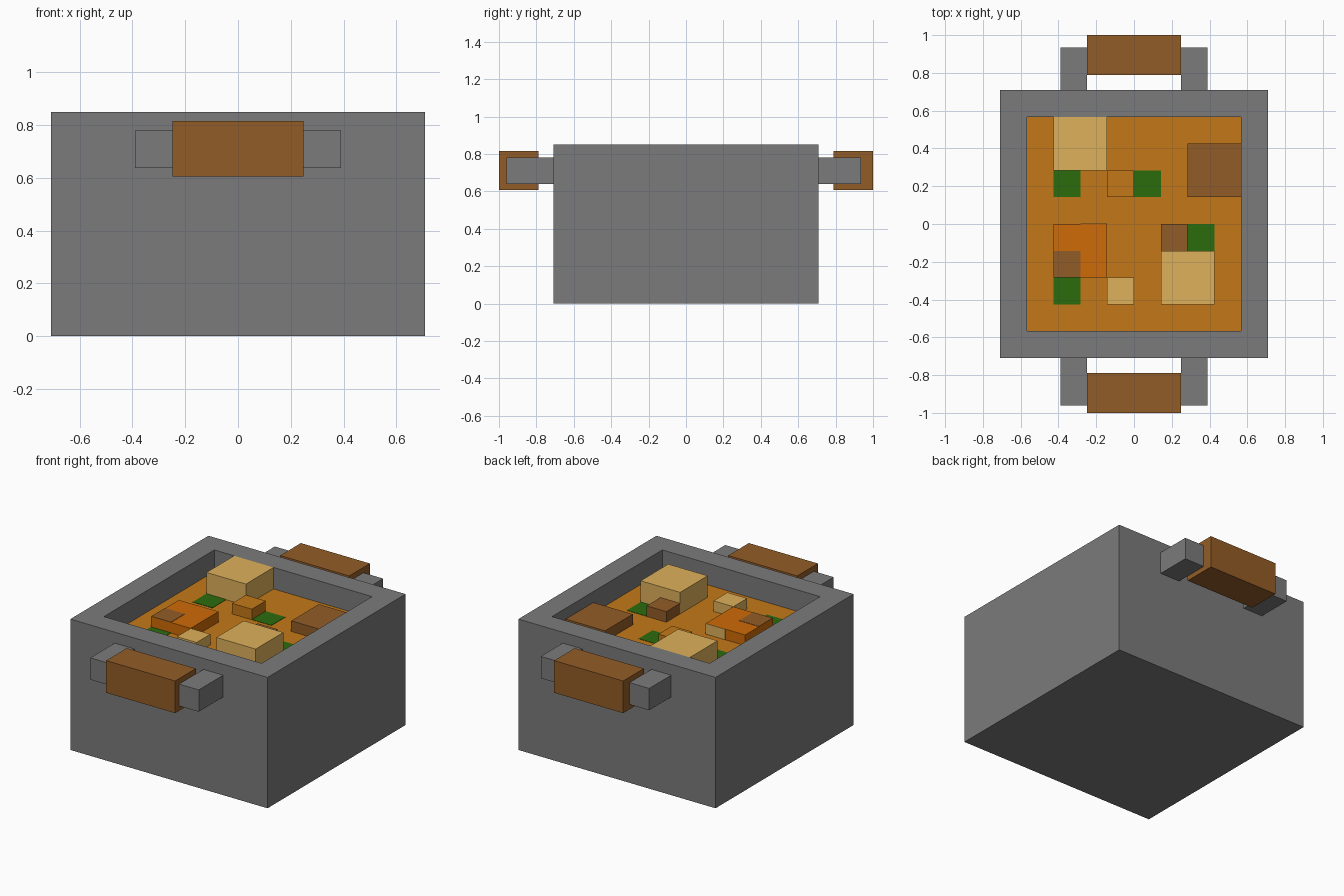
import bpy
import bmesh
from mathutils import Vector

default = bpy.data.objects.get("Cube")
if default:
    bpy.data.objects.remove(default, do_unlink=True)

U = 0.0709         # modelling unit
FLOOR = 10 * U     # level of the stew inside the pot


def material(name, rgb):
    mat = bpy.data.materials.new(name)
    mat.use_nodes = True
    color = (*rgb, 1.0)
    mat.diffuse_color = color
    mat.node_tree.nodes["Principled BSDF"].inputs["Base Color"].default_value = color
    return mat


iron = material("iron grey", (0.198, 0.198, 0.198))
wood = material("wood brown", (0.29, 0.108, 0.02))
tan = material("potato tan", (0.73, 0.44, 0.105))
orange = material("carrot orange", (0.62, 0.147, 0.002))
amber = material("broth amber", (0.55, 0.19, 0.009))
green = material("herb green", (0.024, 0.15, 0.004))


def box(name, low, high, mat, rim=0.0):
    """Box between two corners; rim leaves a flat border around a sunken top."""
    low, high = Vector(low), Vector(high)
    bm = bmesh.new()
    bmesh.ops.create_cube(bm, size=1)
    for v in bm.verts:
        v.co = Vector([(l + h) / 2 + c * (h - l) for l, h, c in zip(low, high, v.co)])
    if rim:
        bm.normal_update()
        top = max(bm.faces, key=lambda f: f.calc_center_median().z)
        bmesh.ops.inset_region(bm, faces=[top], thickness=rim, use_even_offset=True)
        sunk = bmesh.ops.extrude_discrete_faces(bm, faces=[top])["faces"][0]
        bmesh.ops.translate(bm, verts=sunk.verts, vec=(0, 0, FLOOR - high.z))
    mesh = bpy.data.meshes.new(name)
    bm.to_mesh(mesh)
    bm.free()
    mesh.materials.append(mat)
    obj = bpy.data.objects.new(name, mesh)
    bpy.context.collection.objects.link(obj)


# Pot with a flat rim around a shallow square recess
box("pot", (-10 * U, -10 * U, 0), (10 * U, 10 * U, 12 * U), iron, rim=2 * U)

# Front and back handles: wooden grip held by two iron brackets
for label, side, reach in (("front", -1, 0.96), ("back", 1, 0.935)):
    y0, y1 = sorted((side * 0.788, side * 1.0))
    box(label + "_grip", (-3.5 * U, y0, 8.55 * U), (3.5 * U, y1, 11.5 * U), wood)
    y0, y1 = sorted((side * 10 * U, side * reach))
    for hand, x in (("right", -5.5 * U), ("left", 3.5 * U)):
        box(f"{label}_{hand}_bracket", (x, y0, 9 * U), (x + 2 * U, y1, 11 * U), iron)

# Broth surface and floating herbs
box("broth", (-8 * U, -8 * U, FLOOR - 0.002), (8 * U, 8 * U, FLOOR + 0.002), amber)
for i, (x, y) in enumerate(((-6, 2), (0, 2), (-6, -6), (4, -2))):
    box(f"herb_{i + 1}", (x * U, y * U, FLOOR), ((x + 2) * U, (y + 2) * U, FLOOR + 0.004), green)

# Chunks of food: low corner, width and height in units
chunks = (
    ("large_potato_back", -6, 4, 4, 2, tan),
    ("large_potato_front", 2, -6, 4, 2, tan),
    ("small_potato", -2, -6, 2, 1, tan),
    ("carrot", -6, -4, 4, 1, orange),
    ("large_meat", 4, 2, 4, 1, wood),
    ("small_meat", 2, -2, 2, 1, wood),
    ("small_amber_chunk", -2, 2, 2, 1, amber),
)
for name, x, y, w, h, mat in chunks:
    box(name, (x * U, y * U, FLOOR), ((x + w) * U, (y + w) * U, FLOOR + h * U), mat)

# Coloured patches on the carrot
box("carrot_top_patch", (-6 * U, -4 * U, 11 * U - 0.002), (-4 * U, -2 * U, 11 * U + 0.002), wood)
box("carrot_back_patch", (-4 * U, -0.002, FLOOR), (-2 * U, 0.002, 11 * U), tan)
